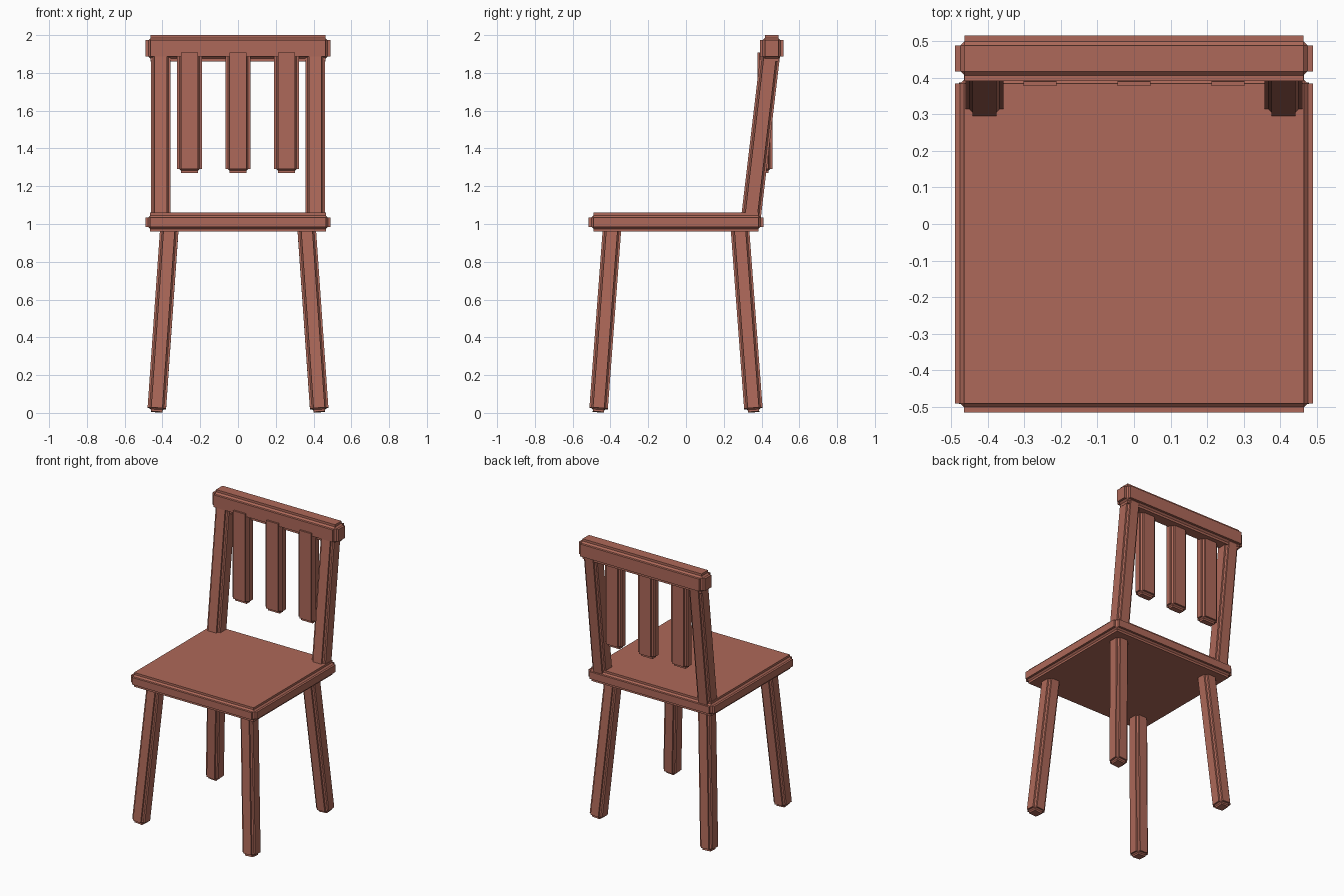
import bpy
from mathutils import Vector, Matrix

if "Cube" in bpy.data.objects:
    bpy.data.objects.remove(bpy.data.objects["Cube"])

wood = bpy.data.materials.new("red_brown_wood")
wood.diffuse_color = (0.42, 0.14, 0.10, 1)
wood.use_nodes = True
wood.node_tree.nodes["Principled BSDF"].inputs["Base Color"].default_value = wood.diffuse_color


def beam(name, bottom, top, width, depth, bevel):
    """Box running from bottom to top, with notched (inward) edges."""
    a, b = Vector(bottom), Vector(top)
    axis = b - a
    length = axis.length
    z = axis.normalized()
    y = z.cross(Vector((1, 0, 0))).normalized()
    x = y.cross(z)
    bpy.ops.mesh.primitive_cube_add(size=1)
    ob = bpy.context.object
    ob.name = name
    rot = Matrix((x, y, z)).transposed().to_4x4()
    ob.data.transform(Matrix.Diagonal((width, depth, length, 1)))
    ob.matrix_world = Matrix.Translation((a + b) / 2) @ rot
    mod = ob.modifiers.new("notched_edges", 'BEVEL')
    mod.width = bevel
    mod.segments = 3
    mod.profile = 0.0
    mod.limit_method = 'NONE'
    ob.data.materials.append(wood)
    return ob


# Seat
SEAT_Y = -0.053
beam("seat", (0, SEAT_Y, 0.96), (0, SEAT_Y, 1.06), 0.98, 0.925, 0.025)

for side, sx in (("left", -1), ("right", 1)):
    # Splayed legs, tucked into the seat
    for end, sy in (("front", -1), ("rear", 1)):
        beam(f"{end}_{side}_leg",
             (sx * 0.431, SEAT_Y + sy * 0.411, 0.005),
             (sx * 0.361, SEAT_Y + sy * 0.336, 1.01), 0.098, 0.098, 0.019)
    # Raked back posts
    beam(f"{side}_back_post", (sx * 0.409, 0.340, 1.0), (sx * 0.409, 0.449, 1.92),
         0.104, 0.104, 0.019)

# Top rail
beam("top_rail", (0, 0.453, 1.86), (0, 0.453, 2.0), 0.98, 0.125, 0.027)

# Hanging back slats
for i in (-1, 0, 1):
    beam(f"back_slat_{i + 2}", (i * 0.257, 0.418, 1.27), (i * 0.257, 0.418, 1.93),
         0.132, 0.08, 0.021)
